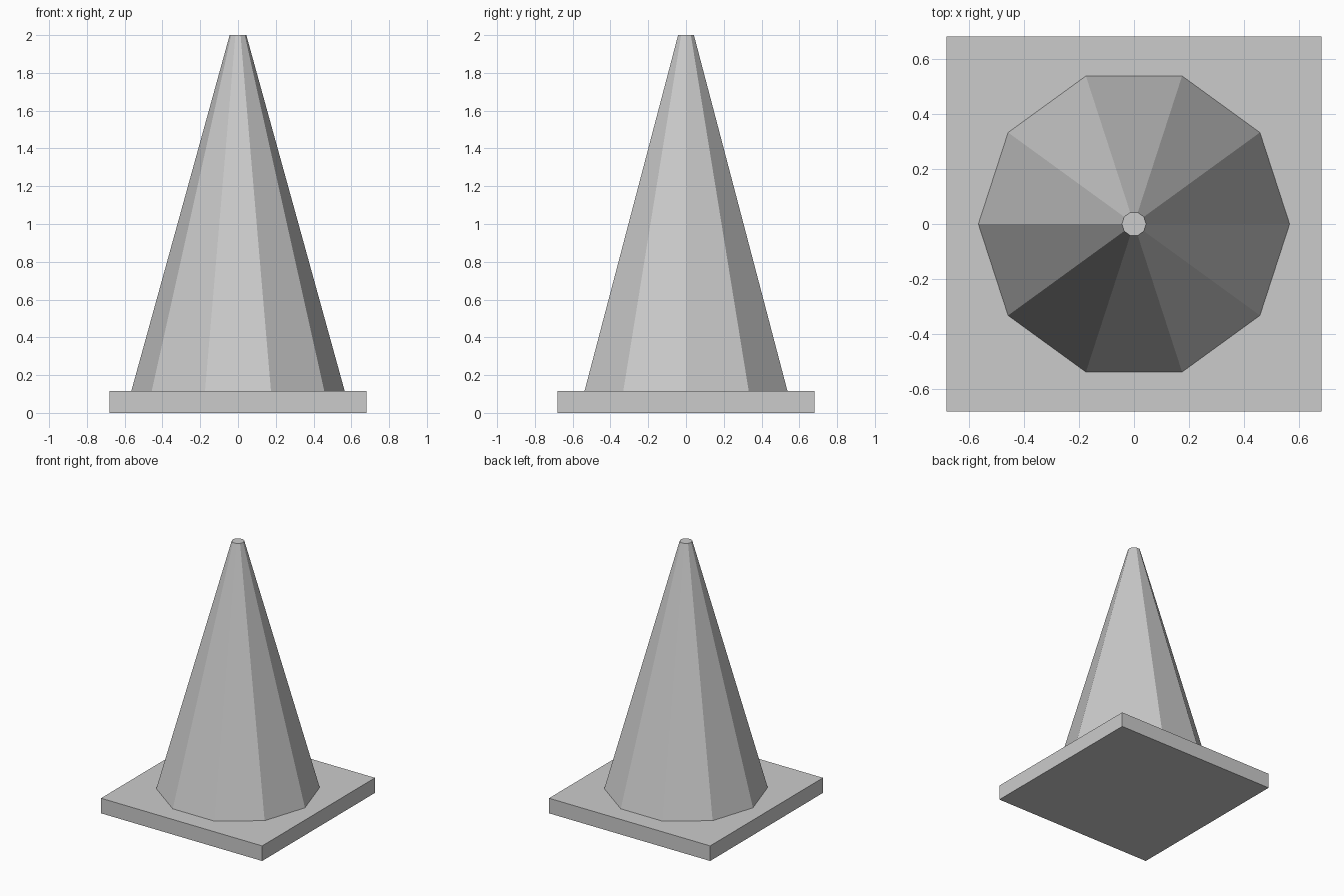
import bpy
import math

cube = bpy.data.objects.get("Cube")
if cube:
    bpy.data.objects.remove(cube, do_unlink=True)

BASE_WIDTH = 1.36
BASE_HEIGHT = 0.115
HEIGHT = 2.0

grey = bpy.data.materials.new("light_grey")
grey.use_nodes = True
colour = (0.6, 0.6, 0.6, 1)
grey.diffuse_color = colour
grey.node_tree.nodes["Principled BSDF"].inputs["Base Color"].default_value = colour


def finish(name):
    obj = bpy.context.object
    obj.name = name
    obj.data.materials.append(grey)
    return obj


# Square base slab
bpy.ops.mesh.primitive_cube_add(size=1, location=(0, 0, BASE_HEIGHT / 2))
base = finish("base_plate")
base.scale = (BASE_WIDTH, BASE_WIDTH, BASE_HEIGHT)

# Ten-sided tapered body with a corner on the x axis
bpy.ops.mesh.primitive_cone_add(
    vertices=10, radius1=0.565, radius2=0.044, depth=HEIGHT - BASE_HEIGHT,
    location=(0, 0, (HEIGHT + BASE_HEIGHT) / 2),
    rotation=(0, 0, math.pi / 2))
finish("cone_body")
